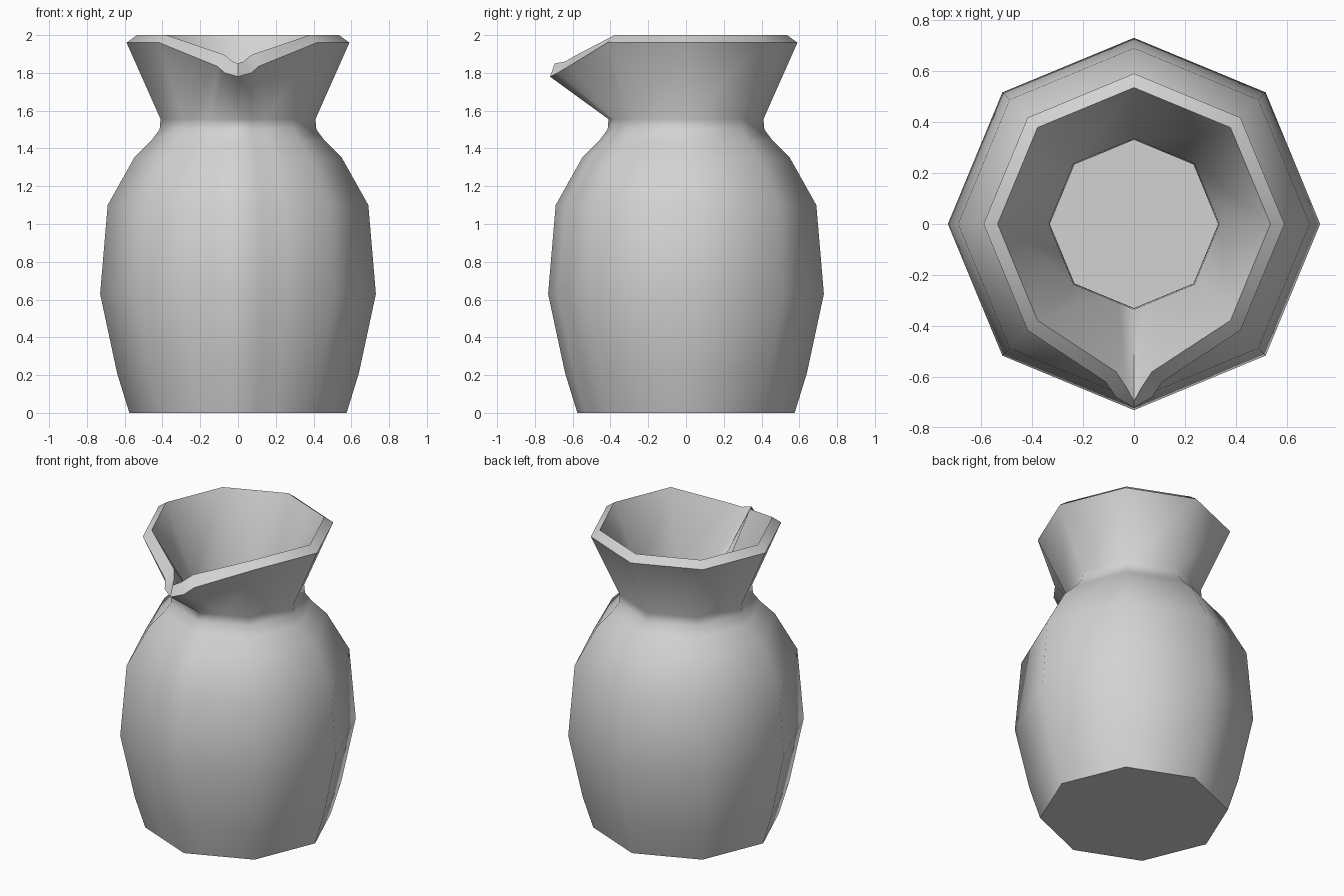
import bpy
import bmesh
import math

cube = bpy.data.objects.get("Cube")
if cube:
    bpy.data.objects.remove(cube, do_unlink=True)

# Single pale clay colour
clay = bpy.data.materials.new("pale_grey_clay")
clay.use_nodes = True
colour = (0.65, 0.65, 0.65, 1.0)
clay.diffuse_color = colour
bsdf = next(n for n in clay.node_tree.nodes if n.type == 'BSDF_PRINCIPLED')
bsdf.inputs["Base Color"].default_value = colour
bsdf.inputs["Roughness"].default_value = 0.7


def ring(r, z, spout=None):
    """Octagon with corners on the axes; the front corner gets extra points for the spout."""
    corner = r * math.sqrt(0.5)
    pts = [(r * math.cos(math.radians(a)), r * math.sin(math.radians(a)), z)
           for a in range(-45, 226, 45)]
    if spout:
        half = spout
    else:
        half = [(t * corner, -r + t * (r - corner), z) for t in (0.5, 0.25, 0)]
    left = [(-x, y, h) for x, y, h in half]
    right = [(x, y, h) for x, y, h in reversed(half[:-1])]
    return pts + left + right


# Radius and height of the wall, outside going up and inside going down
outer = [(0.575, 0), (0.64, 0.21), (0.73, 0.63), (0.69, 1.10), (0.55, 1.35),
         (0.46, 1.44), (0.415, 1.50), (0.41, 1.555)]
inner = [(0.335, 1.56), (0.33, 1.49), (0.38, 1.41), (0.48, 1.31),
         (0.62, 1.07), (0.66, 0.63), (0.57, 0.22), (0.53, 0.07)]

# Pinched pouring lip, from its side to the centre
lip_outer = [(0.11, -0.62, 1.835), (0.07, -0.68, 1.80), (0, -0.72, 1.78)]
lip_inner = [(0.07, -0.58, 1.895), (0.03, -0.64, 1.86), (0, -0.695, 1.85)]

rings = [ring(r, z) for r, z in outer]
rings += [ring(0.59, 1.96, lip_outer), ring(0.535, 2.0, lip_inner)]
rings += [ring(r, z) for r, z in inner]

# Skin the rings and close the base and the inside floor
bm = bmesh.new()
loops = [[bm.verts.new(p) for p in pts] for pts in rings]
for low, high in zip(loops, loops[1:]):
    n = len(low)
    for i in range(n):
        j = (i + 1) % n
        bm.faces.new((low[i], low[j], high[j], high[i]))
bm.faces.new(list(reversed(loops[0])))
bm.faces.new(loops[-1])
bmesh.ops.recalc_face_normals(bm, faces=bm.faces[:])

mesh = bpy.data.meshes.new("jug")
bm.to_mesh(mesh)
bm.free()
mesh.materials.append(clay)
jug = bpy.data.objects.new("jug", mesh)
bpy.context.collection.objects.link(jug)

# Smooth body with a crisp rim and base
bpy.ops.object.select_all(action='DESELECT')
jug.select_set(True)
bpy.context.view_layer.objects.active = jug
bpy.ops.object.shade_smooth_by_angle(angle=math.radians(55))
